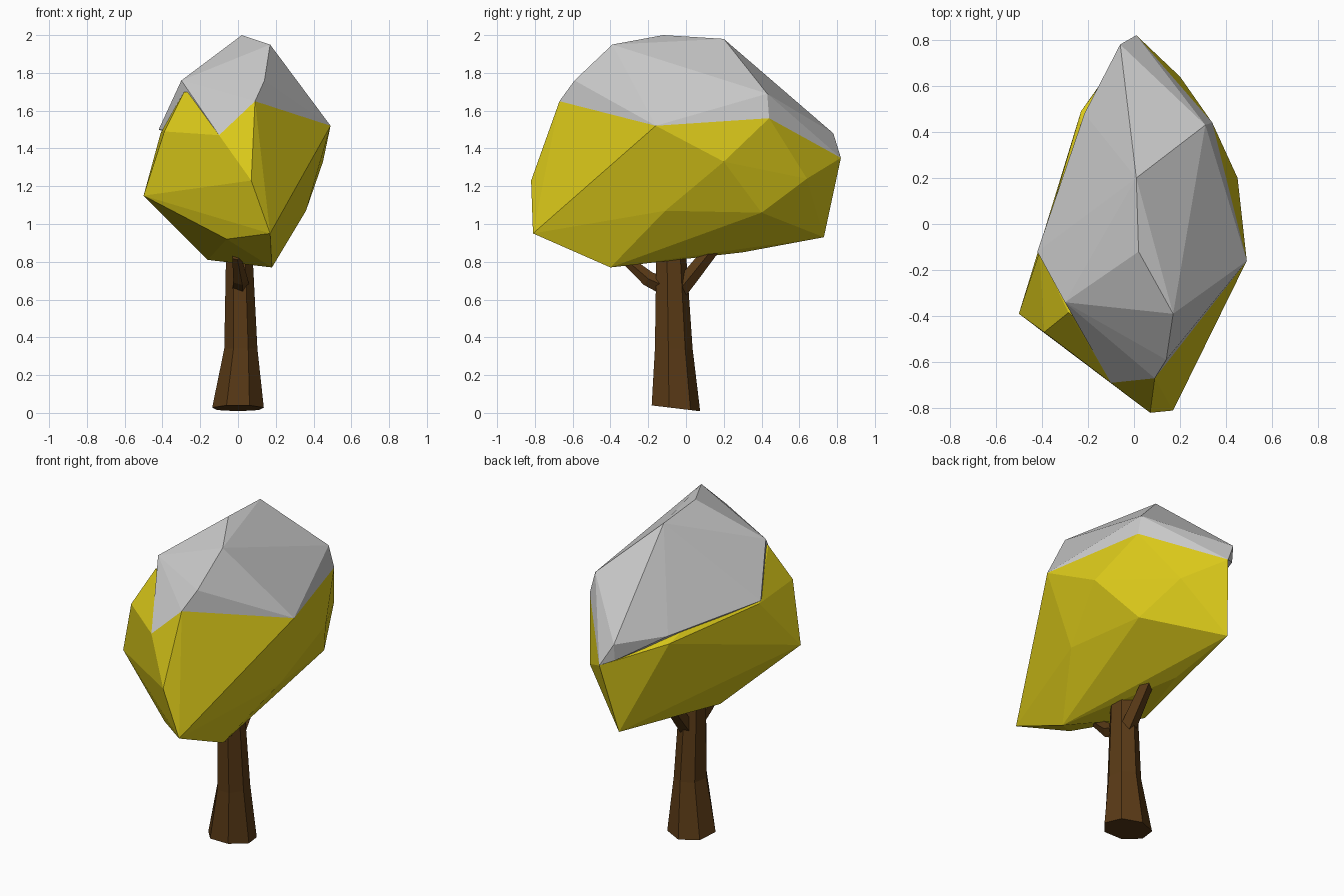
import bpy, bmesh, math
from mathutils import Vector

if "Cube" in bpy.data.objects:
    bpy.data.objects.remove(bpy.data.objects["Cube"])


def paint(obj, name, rgb):
    mat = bpy.data.materials.get(name) or bpy.data.materials.new(name)
    mat.diffuse_color = (*rgb, 1)
    mat.use_nodes = True
    mat.node_tree.nodes["Principled BSDF"].inputs["Base Color"].default_value = mat.diffuse_color
    obj.data.materials.append(mat)


def finish(name, bm):
    bmesh.ops.recalc_face_normals(bm, faces=bm.faces)
    mesh = bpy.data.meshes.new(name)
    bm.to_mesh(mesh)
    bm.free()
    obj = bpy.data.objects.new(name, mesh)
    bpy.context.collection.objects.link(obj)
    return obj


def hull(name, points):
    bm = bmesh.new()
    for p in points:
        bm.verts.new(p)
    res = bmesh.ops.convex_hull(bm, input=bm.verts)
    junk = {v for v in res["geom_interior"] + res["geom_unused"]
            if isinstance(v, bmesh.types.BMVert)}
    bmesh.ops.delete(bm, geom=list(junk), context='VERTS')
    return finish(name, bm)


def loft(name, rings):
    bm = bmesh.new()
    loops = [[bm.verts.new(p) for p in ring] for ring in rings]
    for a, b in zip(loops, loops[1:]):
        for i in range(len(a)):
            j = (i + 1) % len(a)
            bm.faces.new((a[i], a[j], b[j], b[i]))
    bm.faces.new(loops[0])
    bm.faces.new(loops[-1])
    return finish(name, bm)


BROWN = (0.1, 0.042, 0.008)
YELLOW = (0.70, 0.58, 0.01)

# rim vertices shared by the foliage and the snow cap
rim = [(.49, -.16, 1.52), (.34, .44, 1.56), (.01, .82, 1.35),
       (-.10, -.69, 1.47), (.09, -.67, 1.65)]

# faceted foliage
foliage = hull("foliage", rim + [
    (-.39, -.47, 1.49), (-.285, -.385, 1.70), (-.5, -.39, 1.15), (-.41, -.12, 1.48),
    (.07, -.82, 1.23), (.17, -.81, .95), (.18, -.40, .77), (-.06, -.62, .92),
    (-.27, -.51, 1.06), (-.16, -.10, .81), (-.05, .30, .85), (-.06, .73, .93),
    (.36, -.11, 1.07), (.30, .40, 1.06), (.45, .20, 1.33), (.20, .64, 1.24),
    (-.23, .49, 1.42)])
paint(foliage, "leaf_yellow", YELLOW)

# snow cap resting on top
hull("snow_cap", rim + [
    (.01, .20, 1.98), (.02, -.12, 2.0), (.17, -.39, 1.95), (.31, .43, 1.69),
    (-.06, .78, 1.48), (-.06, .77, 1.38), (-.42, -.12, 1.50), (-.30, -.34, 1.76),
    (.14, -.59, 1.76), (-.215, .48, 1.46)])

# flared seven-sided trunk: centre x, centre y, radius x, radius y, height, base tilt
rings = []
for cx, cy, rx, ry, z, tilt in ((0, -.06, .14, .135, .025, .12),
                                (.015, -.07, .09, .105, .34, 0),
                                (.005, -.085, .068, .078, .95, 0)):
    ring = []
    for i in range(7):
        a = math.pi / 2 + math.tau * i / 7
        y = cy + ry * math.sin(a)
        ring.append((cx + rx * math.cos(a), y, z - tilt * (y - cy)))
    rings.append(ring)
trunk = loft("trunk", rings)
paint(trunk, "bark", BROWN)


def branch(name, path, radii):
    rings = []
    axis = (Vector(path[-1]) - Vector(path[0])).normalized()
    side = Vector((1, 0, 0))
    up = axis.cross(side).normalized()
    for p, r in zip(path, radii):
        rings.append([Vector(p) + r * (side * math.cos(math.tau * i / 5)
                                       + up * math.sin(math.tau * i / 5))
                      for i in range(5)])
    paint(loft(name, rings), "bark", BROWN)


# branches
branch("back_branch", [(.02, -.06, .62), (.02, .03, .73), (.02, .19, .93)], [.05, .045, .035])
branch("front_branch", [(.01, -.11, .67), (.01, -.20, .71), (-.01, -.34, .83)], [.05, .042, .025])
